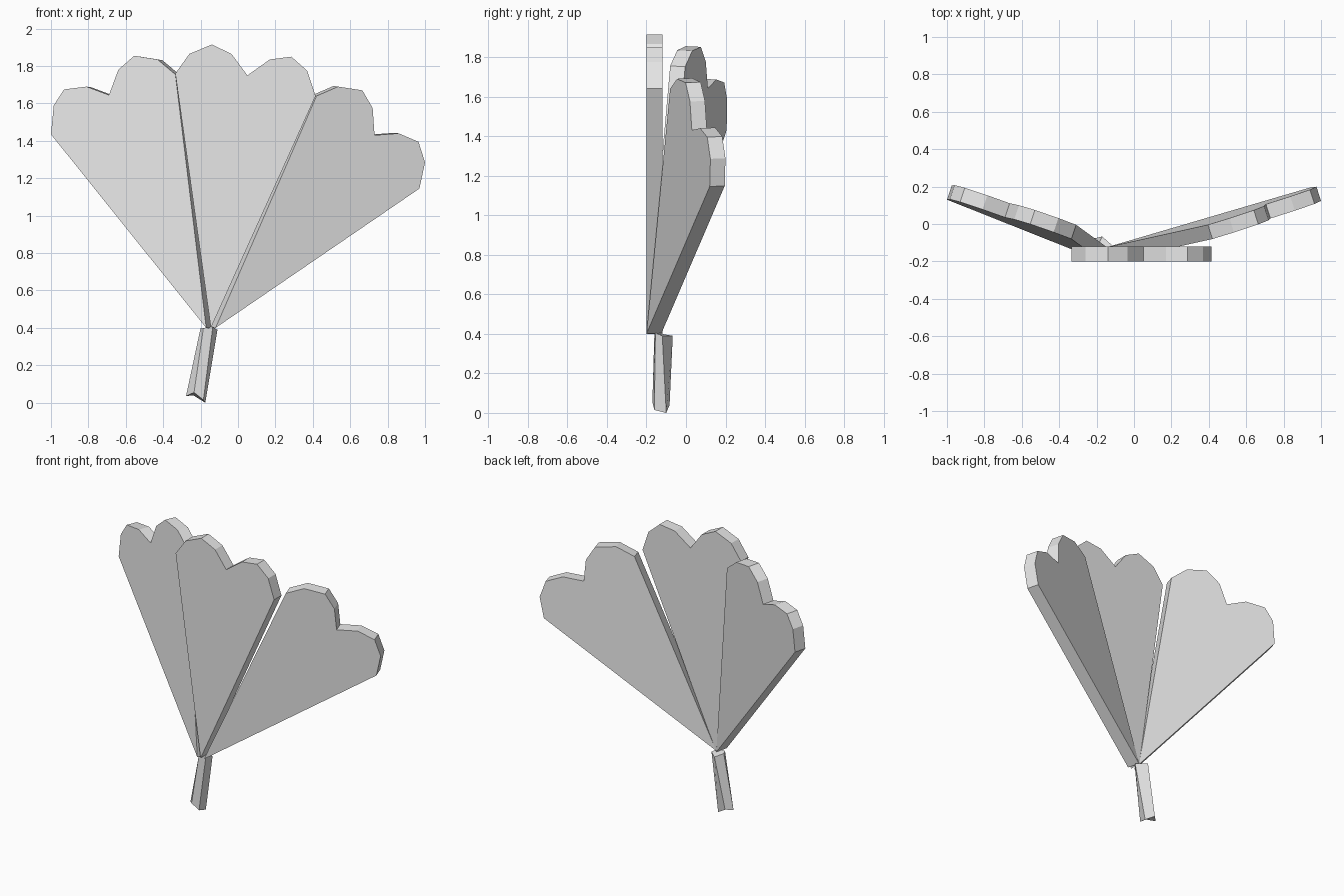
import bpy
import bmesh
from mathutils import Vector

cube = bpy.data.objects.get("Cube")
if cube:
    bpy.data.objects.remove(cube)

GREY = (0.8, 0.8, 0.8, 1)
mat = bpy.data.materials.new("pale_grey")
mat.use_nodes = True
mat.diffuse_color = GREY
mat.node_tree.nodes["Principled BSDF"].inputs["Base Color"].default_value = GREY

THICK = 0.08
FRONT = -0.2


def loft(name, ring_a, ring_b):
    """Flat-shaded solid between two matching rings of points."""
    bm = bmesh.new()
    a = [bm.verts.new(p) for p in ring_a]
    b = [bm.verts.new(p) for p in ring_b]
    bm.faces.new(a)
    bm.faces.new(b)
    for i in range(len(a)):
        j = (i + 1) % len(a)
        bm.faces.new((a[i], a[j], b[j], b[i]))
    bmesh.ops.recalc_face_normals(bm, faces=bm.faces)
    mesh = bpy.data.meshes.new(name)
    bm.to_mesh(mesh)
    bm.free()
    mesh.materials.append(mat)
    obj = bpy.data.objects.new(name, mesh)
    bpy.context.collection.objects.link(obj)
    return obj


def panel(name, apex_x, outline, y_first, y_last):
    """Scalloped wedge lying in the plane through its tip and two outer corners."""
    tip = Vector((apex_x, FRONT, 0.4))
    first = Vector((outline[0][0], y_first, outline[0][1]))
    last = Vector((outline[-1][0], y_last, outline[-1][1]))
    n = (first - tip).cross(last - tip).normalized()
    if n.y < 0:
        n.negate()
    front = [tip]
    for x, z in outline:
        y = tip.y - (n.x * (x - tip.x) + n.z * (z - tip.z)) / n.y
        front.append(Vector((x, y, z)))
    loft(name, front, [p + n * THICK for p in front])


# Fan panels, each outline running from its right (-x) corner to its left (+x)
panel("centre_panel", -0.145,
      [(-0.335, 1.76), (-0.26, 1.865), (-0.14, 1.915), (-0.035, 1.865), (0.05, 1.75),
       (0.17, 1.835), (0.285, 1.85), (0.37, 1.775), (0.415, 1.64)], FRONT, FRONT)
panel("right_panel", -0.17,
      [(-1.0, 1.435), (-0.985, 1.59), (-0.93, 1.675), (-0.81, 1.69), (-0.69, 1.645),
       (-0.64, 1.78), (-0.555, 1.855), (-0.43, 1.835), (-0.335, 1.755)], 0.13, -0.08)
panel("left_panel", -0.12,
      [(0.42, 1.64), (0.535, 1.69), (0.665, 1.67), (0.72, 1.575), (0.73, 1.43),
       (0.86, 1.44), (0.965, 1.395), (1.0, 1.285), (0.97, 1.145)], -0.08, 0.12)

# Stem: slanted five-sided prism
loft("stem",
     [(-0.278, -0.12, 0.035), (-0.235, -0.17, 0.055), (-0.185, -0.16, 0.015),
      (-0.175, -0.1, 0), (-0.24, -0.083, 0.04)],
     [(-0.2, -0.125, 0.4), (-0.185, -0.16, 0.4), (-0.135, -0.155, 0.405),
      (-0.11, -0.12, 0.39), (-0.17, -0.067, 0.39)])
